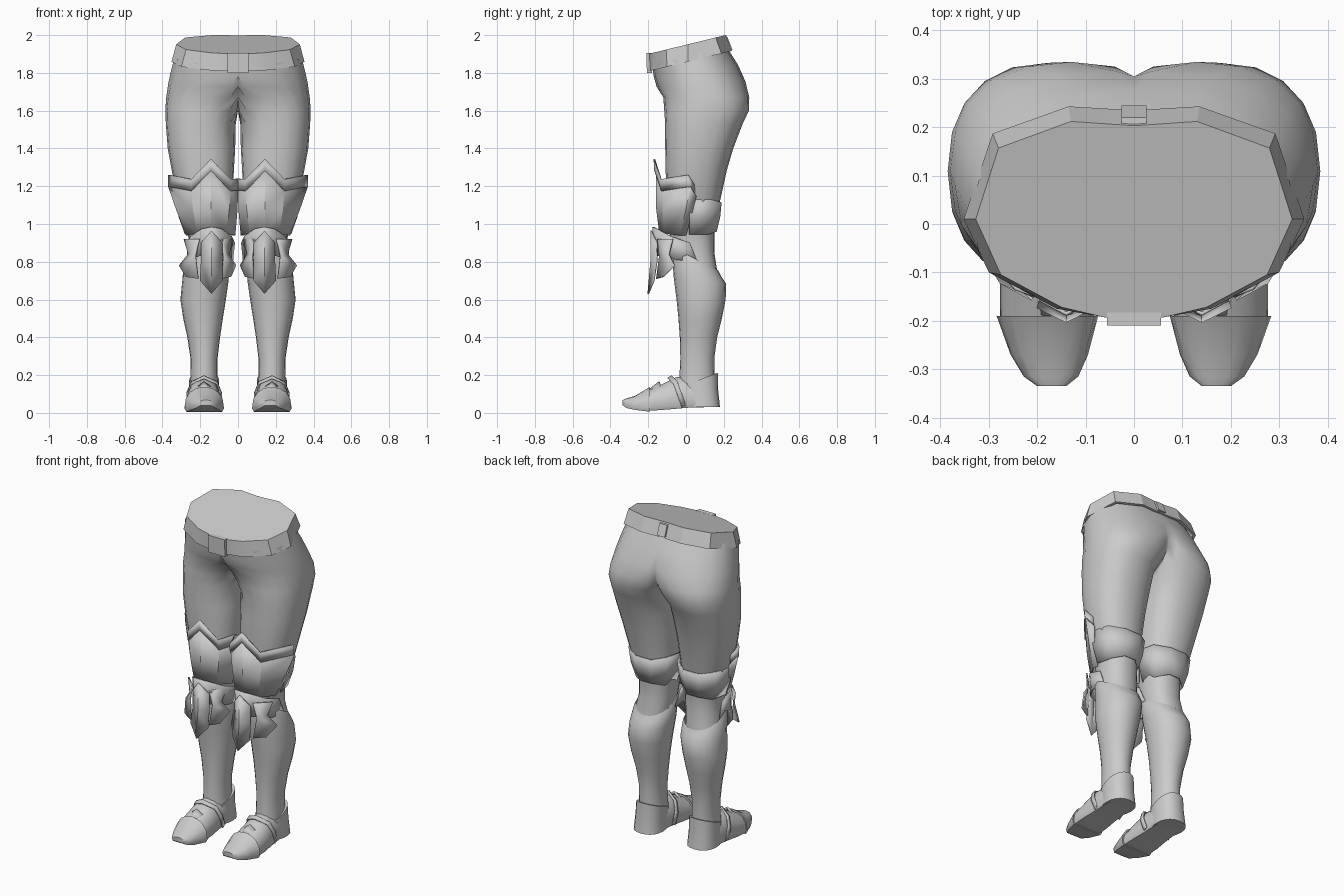
import bpy, bmesh, math

steel = bpy.data.materials.new("light_grey")
steel.diffuse_color = (0.6, 0.6, 0.6, 1)


def finish(name, verts, faces, angle=30, thick=0.0, mirror=True):
    """Make an object, mirror it across x = 0 and shade it."""
    me = bpy.data.meshes.new(name)
    me.from_pydata(verts, [], faces)
    bm = bmesh.new()
    bm.from_mesh(me)
    # drop the inner wall on the mirror plane
    wall = [f for f in bm.faces if all(abs(v.co.x) < 1e-5 for v in f.verts)]
    bmesh.ops.delete(bm, geom=wall, context='FACES')
    bmesh.ops.remove_doubles(bm, verts=bm.verts, dist=1e-4)
    bmesh.ops.recalc_face_normals(bm, faces=bm.faces)
    bm.to_mesh(me)
    bm.free()
    me.materials.append(steel)
    ob = bpy.data.objects.new(name, me)
    bpy.context.collection.objects.link(ob)
    if thick:
        m = ob.modifiers.new("thickness", 'SOLIDIFY')
        m.thickness = thick
        m.offset = 0
    if mirror:
        m = ob.modifiers.new("mirror", 'MIRROR')
        m.merge_threshold = 0.0005
    bpy.ops.object.select_all(action='DESELECT')
    ob.select_set(True)
    bpy.context.view_layer.objects.active = ob
    bpy.ops.object.shade_smooth_by_angle(angle=math.radians(angle))
    return ob


def strip(rows, closed):
    """Quads between successive rows of points."""
    n = len(rows[0])
    verts = [p for r in rows for p in r]
    faces = []
    for j in range(len(rows) - 1):
        for i in range(n if closed else n - 1):
            k = (i + 1) % n
            faces.append((j * n + i, j * n + k, (j + 1) * n + k, (j + 1) * n + i))
    return verts, faces


def ring(x0, x1, y0, y1, z, tilt=0.0, n=20, p=2.3):
    """Rounded cross-section, clamped to the right half."""
    pts = []
    for i in range(n):
        a = 2 * math.pi * i / n
        c, s = math.cos(a), math.sin(a)
        x = (x0 + x1) / 2 + (x1 - x0) / 2 * math.copysign(abs(c) ** (2 / p), c)
        y = (y0 + y1) / 2 + (y1 - y0) / 2 * math.copysign(abs(s) ** (2 / p), s)
        pts.append((max(x, 0.0), y, z + tilt * (y - (y0 + y1) / 2)))
    return pts


def loft(name, sections, angle=60, cap=False, **kw):
    rows = [ring(*s, **kw) for s in sections]
    v, f = strip(rows, True)
    if cap:
        n = len(rows[0])
        f += [tuple(range(n)), tuple(range(len(v) - n, len(v)))]
    return finish(name, v, f, angle)


def plate(name, rows, angle=25, thick=0.008):
    return finish(name, *strip(rows, False), angle, thick)


# hips and legs down to the knees
loft("trousers", [
    (-.335, .335, -.18, .215, 1.89, .24), (-.355, .355, -.17, .275, 1.81, .15),
    (-.30, .37, -.155, .315, 1.74, .06), (-.12, .38, -.12, .335, 1.67),
    (-.03, .385, -.115, .333, 1.60), (.012, .382, -.11, .30, 1.53),
    (.015, .372, -.11, .25, 1.40), (.022, .35, -.108, .215, 1.28),
    (.03, .315, -.10, .18, 1.12), (.045, .265, -.09, .15, .97),
    (.055, .26, -.07, .15, .85), (.07, .28, -.04, .17, .72)])

# belt with a closed, sloping top
half_top = [(0, -.195), (.06, -.193), (.15, -.172), (.275, -.105), (.327, .01), (.28, .157), (.13, .212), (0, .203)]
half_low = [(0, -.19), (.065, -.19), (.16, -.175), (.30, -.10), (.352, .01), (.292, .187), (.135, .243), (0, .235)]
slope = lambda pts, z: [(x, y, z + .244 * y) for x, y in pts]
inner = [(x * .95, y * .95) for x, y in half_low]
v, f = strip([slope(half_top, 1.949), slope(half_low, 1.857), slope(inner, 1.857)], False)
f.append(tuple(range(len(half_top))))
finish("belt", v, f, 20)


def box(name, x, y0, y1, z0, z1, lean):
    ys = (y0, y1)
    v = [(sx * x, y + (lean if z == z1 else 0), z) for z in (z0, z1) for y in ys for sx in (-1, 1)]
    f = [(0, 1, 3, 2), (4, 5, 7, 6), (0, 1, 5, 4), (2, 3, 7, 6), (0, 2, 6, 4), (1, 3, 7, 5)]
    finish(name, v, f, mirror=False)


box("front_buckle", .056, -.207, -.18, 1.80, 1.905, -.003)
box("back_buckle", .026, .215, .245, 1.925, 1.99, -.025)

# thigh guards with a pointed trim band on top
top = [(.33, .05, 1.21), (.366, .02, 1.26), (.245, -.125, 1.237), (.143, -.16, 1.345),
       (.04, -.125, 1.237), (.004, -.02, 1.24), (.006, .04, 1.21)]
band = [(x, y + .004, z - .062) for x, y, z in top]
mid = [(.315, .035, 1.07), (.325, 0, 1.08), (.235, -.12, 1.07), (.143, -.155, 1.09),
       (.05, -.12, 1.07), (.006, -.02, 1.08), (.015, .03, 1.07)]
low = [(.262, .0, .94), (.27, -.03, .94), (.215, -.115, .95), (.143, -.14, .97),
       (.065, -.115, .95), (.018, -.03, .94), (.035, .0, .94)]
plate("thigh_guard", [band, mid, low])
plate("thigh_trim", [[(x, y - .008, z) for x, y, z in r] for r in (top, band)])

# rear cuffs above the back of the knee
cuff = [(.01, .02), (.035, .13), (.11, .185), (.215, .185), (.295, .13), (.325, .02)]


def cuff_row(k, z, arch):
    return [(.155 + (x - .155) * k, y * (.5 + k / 2), z - arch * (i in (2, 3)))
            for i, (x, y) in enumerate(cuff)]


plate("rear_cuff", [cuff_row(1, 1.13, .015), cuff_row(.92, 1.04, 0), cuff_row(.72, .945, -.015)], 50)

# knee caps
cop = [(.262, .02, .90), (.25, -.08, .935), (.19, -.155, .975), (.14, -.175, .985),
       (.09, -.155, .975), (.035, -.08, .935), (.02, .02, .90)]
cop_low = [(.268, .06, .80), (.262, -.05, .81), (.205, -.13, .83), (.14, -.16, .83),
           (.08, -.13, .83), (.035, -.05, .81), (.03, .06, .80)]
plate("knee_cap", [cop, cop_low])
plate("knee_ridge", [[(.195, -.155, .90), (.14, -.185, .965), (.085, -.155, .90)],
                     [(.195, -.155, .80), (.14, -.185, .80), (.085, -.155, .80)],
                     [(.20, -.17, .70), (.14, -.2, .63), (.083, -.17, .70)]])
wing = [(.205, -.15, .92), (.285, -.07, .92), (.262, -.09, .84), (.31, -.06, .78),
        (.275, -.12, .72), (.21, -.155, .71), (.225, -.14, .83)]
wing_faces = [(0, 1, 2, 6), (6, 2, 3, 4), (6, 4, 5)]
finish("outer_knee_wing", wing, wing_faces, 25, .008)
finish("inner_knee_wing", [(.14 - .75 * (x - .14), y, z) for x, y, z in wing], wing_faces, 25, .008)

# boot shafts with a rim that drops towards the back
loft("boot_shaft", [
    (.055, .275, -.07, .17, .815, -.5), (.045, .287, -.075, .185, .79, -.5),
    (.05, .295, -.065, .213, .70, -.12), (.064, .305, -.05, .21, .60), (.08, .29, -.04, .19, .50),
    (.095, .268, -.033, .165, .40), (.108, .252, -.03, .15, .29),
    (.108, .25, -.035, .152, .19), (.10, .255, -.04, .15, .10)], p=2.1)

# heel guards
loft("heel_guard", [(.10, .258, -.03, .168, .175, .38), (.10, .262, -.02, .17, .11, .15),
                    (.095, .268, -.01, .18, .03)], cap=True)

# feet: arched sections along y, given as y, inner x, outer x, top, bottom


def arch(y, x0, x1, zt, zb, lean=0.0):
    c, r = (x0 + x1) / 2, (x1 - x0) / 2
    pts = []
    for i in range(9):
        a = math.pi * i / 8
        h = math.sin(a) ** .8
        pts.append((c + r * math.cos(a), y - lean * h, zb + .018 + (zt - zb - .018) * h))
    return pts + [(c - r * .9, y, zb), (c + r * .9, y, zb)]


def foot_part(name, secs):
    rows = [arch(*s) for s in secs]
    v, f = strip(rows, True)
    n = len(rows[0])
    f += [tuple(range(n)), tuple(range(len(v) - n, len(v)))]
    finish(name, v, f, 40)


foot_part("toe_cap", [(-.335, .14, .20, .068, .04), (-.315, .115, .228, .077, .026),
                      (-.27, .095, .255, .09, .016), (-.19, .074, .284, .138, .006)])
foot_part("foot", [(-.21, .082, .277, .115, .01), (-.12, .085, .277, .155, .016),
                   (-.05, .092, .27, .19, .022), (.02, .096, .266, .19, .028), (.10, .1, .26, .16, .03)])

# pointed ankle plates over the instep
ankle = [(.262, .0, .04), (.268, -.025, .11), (.245, -.045, .165), (.18, -.075, .195),
         (.112, -.045, .165), (.09, -.025, .11), (.092, .0, .04)]
plate("ankle_plate", [ankle, [(.18 + (x - .18) * 1.02, y - .022, z - .012) for x, y, z in ankle]])

# pointed instep tongue
plate("instep_tongue", [[(.235, -.13, .12), (.18, -.14, .165), (.122, -.13, .12)],
                        [(.235, -.17, .10), (.18, -.19, .125), (.122, -.17, .10)]])
